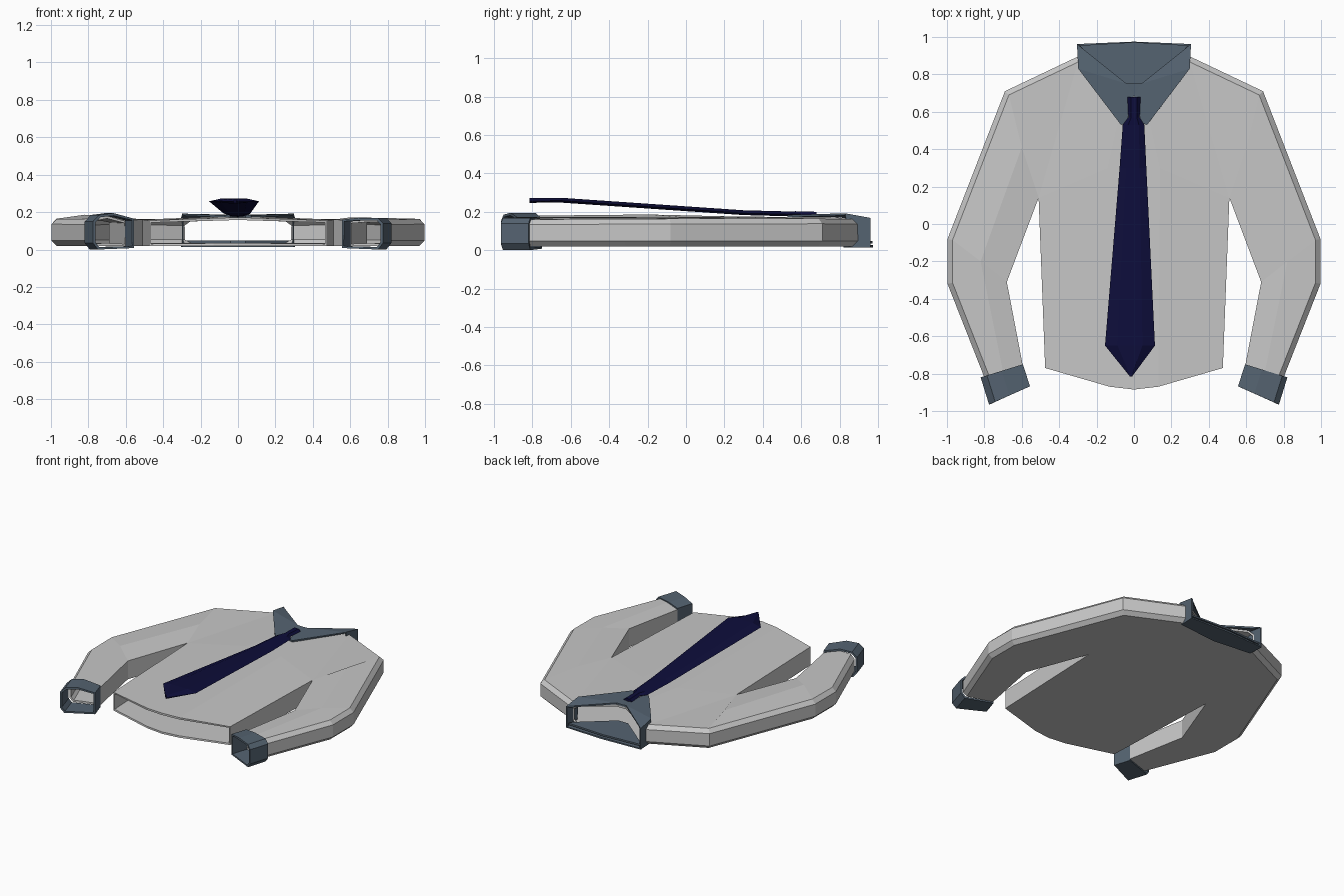
import bpy, bmesh
from mathutils import Vector

cube = bpy.data.objects.get("Cube")
if cube:
    bpy.data.objects.remove(cube)


def material(name, rgb):
    m = bpy.data.materials.new(name)
    m.use_nodes = True
    m.diffuse_color = (*rgb, 1)
    bsdf = m.node_tree.nodes["Principled BSDF"]
    bsdf.inputs["Base Color"].default_value = (*rgb, 1)
    bsdf.inputs["Roughness"].default_value = 0.8
    return m


GREY = material("light grey cloth", (0.57, 0.57, 0.57))
STEEL = material("steel blue cloth", (0.09, 0.125, 0.165))
NAVY = material("navy cloth", (0.004, 0.004, 0.042))


def finish(bm, name, mat, thickness=0):
    """Orient faces outward, make the object, give it a cloth thickness."""
    bmesh.ops.remove_doubles(bm, verts=bm.verts, dist=0.0005)
    bmesh.ops.recalc_face_normals(bm, faces=bm.faces)
    top = max(bm.faces, key=lambda f: f.calc_center_median().z + abs(f.normal.z))
    if top.normal.z < 0:
        bmesh.ops.reverse_faces(bm, faces=bm.faces)
    mesh = bpy.data.meshes.new(name)
    bm.to_mesh(mesh)
    bm.free()
    mesh.materials.append(mat)
    obj = bpy.data.objects.new(name, mesh)
    bpy.context.collection.objects.link(obj)
    if thickness:
        mod = obj.modifiers.new("cloth", "SOLIDIFY")
        mod.thickness = thickness
        mod.offset = -1
    return obj


def loft(bm, rings, caps=False):
    rows = [[bm.verts.new(p) for p in ring] for ring in rings]
    n = len(rows[0])
    for a, b in zip(rows, rows[1:]):
        for i in range(n):
            j = (i + 1) % n
            bm.faces.new((a[i], a[j], b[j], b[i]))
    if caps:
        bm.faces.new(rows[0])
        bm.faces.new(rows[-1])


# Shirt plan for one half: x, y, front panel height
PLAN = {
    "hem_mid": (0, -0.885, 0.172), "hem": (0.13, -0.87, 0.168),
    "hem_side": (0.475, -0.77, 0.155), "armpit": (0.51, 0.14, 0.16),
    "chest": (0.14, 0.3, 0.175), "neck_mid": (0, 0.75, 0.172),
    "neck": (0.04, 0.75, 0.172), "neck_side": (0.29, 0.9, 0.162),
    "shoulder": (0.69, 0.71, 0.165), "elbow_up": (0.997, -0.08, 0.163),
    "elbow_low": (0.997, -0.32, 0.163), "wrist_out": (0.8, -0.82, 0.16),
    "wrist_in": (0.595, -0.755, 0.15), "elbow_in": (0.68, -0.31, 0.155),
    "arm_top": (0.6, 0.41, 0.172), "arm_mid": (0.82, -0.2, 0.168),
    "wrist_mid": (0.7, -0.79, 0.162),
}
PANELS = [
    "hem_mid hem chest neck neck_mid", "hem hem_side armpit chest",
    "chest armpit neck_side neck", "armpit arm_top shoulder neck_side",
    "armpit elbow_in arm_mid arm_top", "arm_top arm_mid elbow_up shoulder",
    "elbow_in wrist_in wrist_mid arm_mid",
    "arm_mid wrist_mid wrist_out elbow_low elbow_up",
]
INNER = "hem_side armpit elbow_in wrist_in".split()
OUTER = "wrist_out elbow_low elbow_up shoulder neck_side".split()

bm = bmesh.new()
rounded = []
for s in (1, -1):
    front, back = {}, {}
    for key, (x, y, z) in PLAN.items():
        # the right sleeve is puffed along its middle
        if s < 0 and key in ("arm_mid", "wrist_mid"):
            z += 0.018
        front[key] = bm.verts.new((s * x, y, z))
        # the back panel reaches higher at the neck
        low_y = 0.92 if key in ("neck", "neck_mid") else y
        back[key] = bm.verts.new((s * x, low_y, 0.02))
    for panel in PANELS:
        keys = panel.split()
        bm.faces.new([front[k] for k in keys])
        bm.faces.new([back[k] for k in keys])
    for seam in (INNER, OUTER):
        for a, b in zip(seam, seam[1:]):
            bm.faces.new((front[a], front[b], back[b], back[a]))
            if seam is OUTER:
                rounded += [bm.edges.get((p[a], p[b])) for p in (front, back)]
bmesh.ops.recalc_face_normals(bm, faces=bm.faces)
bmesh.ops.bevel(bm, geom=rounded, offset=0.027, segments=1, affect="EDGES")
finish(bm, "shirt_body", GREY, 0.014)

# Cuffs: (distance across from outer to inner side, height)
FLAT = [(0, 0.035), (0, 0.14), (0.12, 0.168), (0.6, 0.17), (1, 0.16), (1, 0.008), (0.12, 0)]
ARCHED = [(0, 0.035), (0, 0.15), (0.15, 0.185), (0.5, 0.195), (1, 0.165), (1, 0.008), (0.12, 0)]
for s, section, name in ((1, FLAT, "left_cuff"), (-1, ARCHED, "right_cuff")):
    rings = []
    for out, inn in (((0.82, -0.82), (0.594, -0.75)), ((0.775, -0.965), (0.556, -0.868))):
        ring = []
        for u, z in section:
            p = Vector(out).lerp(Vector(inn), u)
            ring.append((s * p.x, p.y, z))
        rings.append(ring)
    bm = bmesh.new()
    loft(bm, rings)
    finish(bm, name, STEEL, 0.014)

# Collar: leaves over the chest, side folds and a band under the back
bm = bmesh.new()
for s in (1, -1):
    def patch(*points):
        bm.faces.new([bm.verts.new((s * x, y, z)) for x, y, z in points])
    back_top, fold_top = (0.305, 0.962, 0.168), (0.298, 0.83, 0.192)
    back_low, fold_low = (0.305, 0.962, 0.014), (0.298, 0.85, 0.014)
    v_top, v_low = (0.265, 0.93, 0.172), (0.04, 0.75, 0.186)
    tip, tip_in, centre = (0.07, 0.53, 0.184), (0.04, 0.54, 0.184), (0, 0.69, 0.182)
    patch(back_top, fold_top, v_low, v_top)
    patch(fold_top, tip, tip_in, centre, v_low)
    patch(v_low, centre, (0, 0.75, 0.184))
    patch(back_top, fold_top, fold_low, back_low)
    patch(back_low, fold_low, (0, 0.82, 0.014), (0, 0.975, 0.014))
finish(bm, "collar", STEEL, 0.012)

# Inside of the collar seen through the neck opening
bm = bmesh.new()
half = [(0.29, 0.955), (0.27, 0.92), (0.04, 0.73)]
outline = half + [(-x, y) for x, y in reversed(half)] + [(0, 0.972)]
bm.faces.new([bm.verts.new((x, y, 0.048)) for x, y in outline])
finish(bm, "collar_lining", STEEL, 0.012)

# Tie: y, left edge, right edge, top height
bm = bmesh.new()
rings = []
for y, x0, x1, z in (
    (0.68, -0.035, 0.035, 0.2), (0.57, -0.03, 0.03, 0.203),
    (0.53, -0.06, 0.055, 0.202), (0.3, -0.077, 0.066, 0.208),
    (-0.65, -0.155, 0.112, 0.273), (-0.815, -0.022, -0.01, 0.272),
):
    w = (x1 - x0) / 4
    rings.append([(x0, y, z - 0.015), (x0 + w, y, z), (x1 - w, y, z),
                  (x1, y, z - 0.015), (x1 - w, y, z - 0.025), (x0 + w, y, z - 0.025)])
loft(bm, rings, caps=True)
finish(bm, "tie", NAVY)
